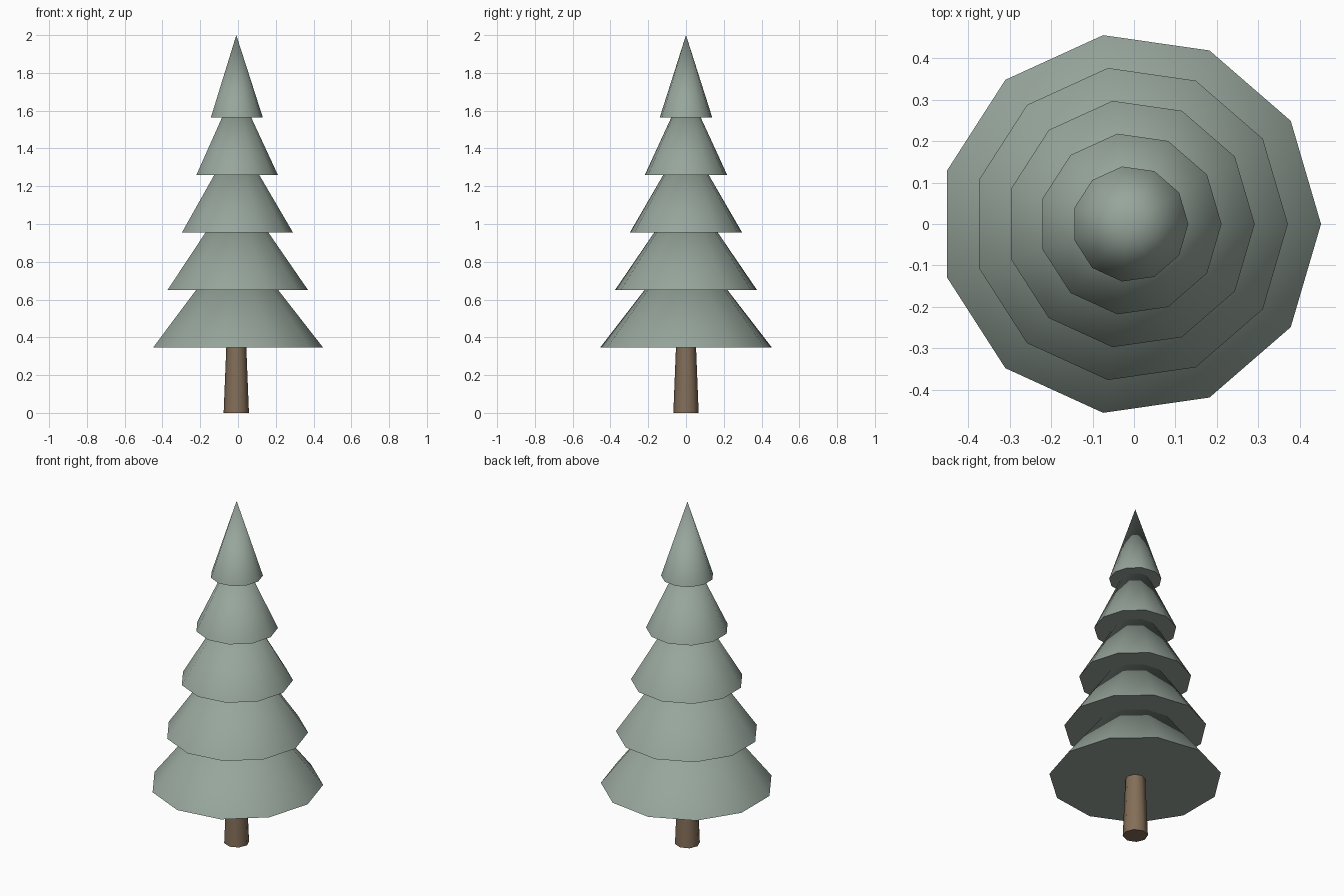
import bpy, math

if "Cube" in bpy.data.objects:
    bpy.data.objects.remove(bpy.data.objects["Cube"])

CX = -0.009  # odd-sided rings sit slightly left so the bounds are centred


def material(name, rgb):
    m = bpy.data.materials.new(name)
    m.diffuse_color = (*rgb, 1)
    m.use_nodes = True
    m.node_tree.nodes["Principled BSDF"].inputs["Base Color"].default_value = m.diffuse_color
    return m


def cone(name, sides, r1, r2, z, height, mat):
    bpy.ops.mesh.primitive_cone_add(vertices=sides, radius1=r1, radius2=r2,
                                    depth=height, location=(CX, 0, z + height / 2),
                                    rotation=(0, 0, -math.pi / 2))
    ob = bpy.context.object
    ob.name = name
    ob.data.materials.append(mat)
    # smooth round the sides, sharp at the rims
    bpy.ops.object.shade_smooth_by_angle(angle=math.radians(50))
    return ob


green = material("grey_green_needles", (0.31, 0.38, 0.33))
brown = material("brown_bark", (0.23, 0.157, 0.098))

# Tapered trunk, running up into the lowest tier
cone("trunk", 8, 0.067, 0.051, 0, 0.40, brown)

# Five stacked eleven-sided foliage tiers, narrowing upwards
for i in range(5):
    t = i / 4
    height = 0.59 + (0.435 - 0.59) * t
    cone(f"foliage_tier_{i + 1}", 11, 0.46 - 0.08 * i, 0,
         0.345 + 0.305 * i, height, green)
